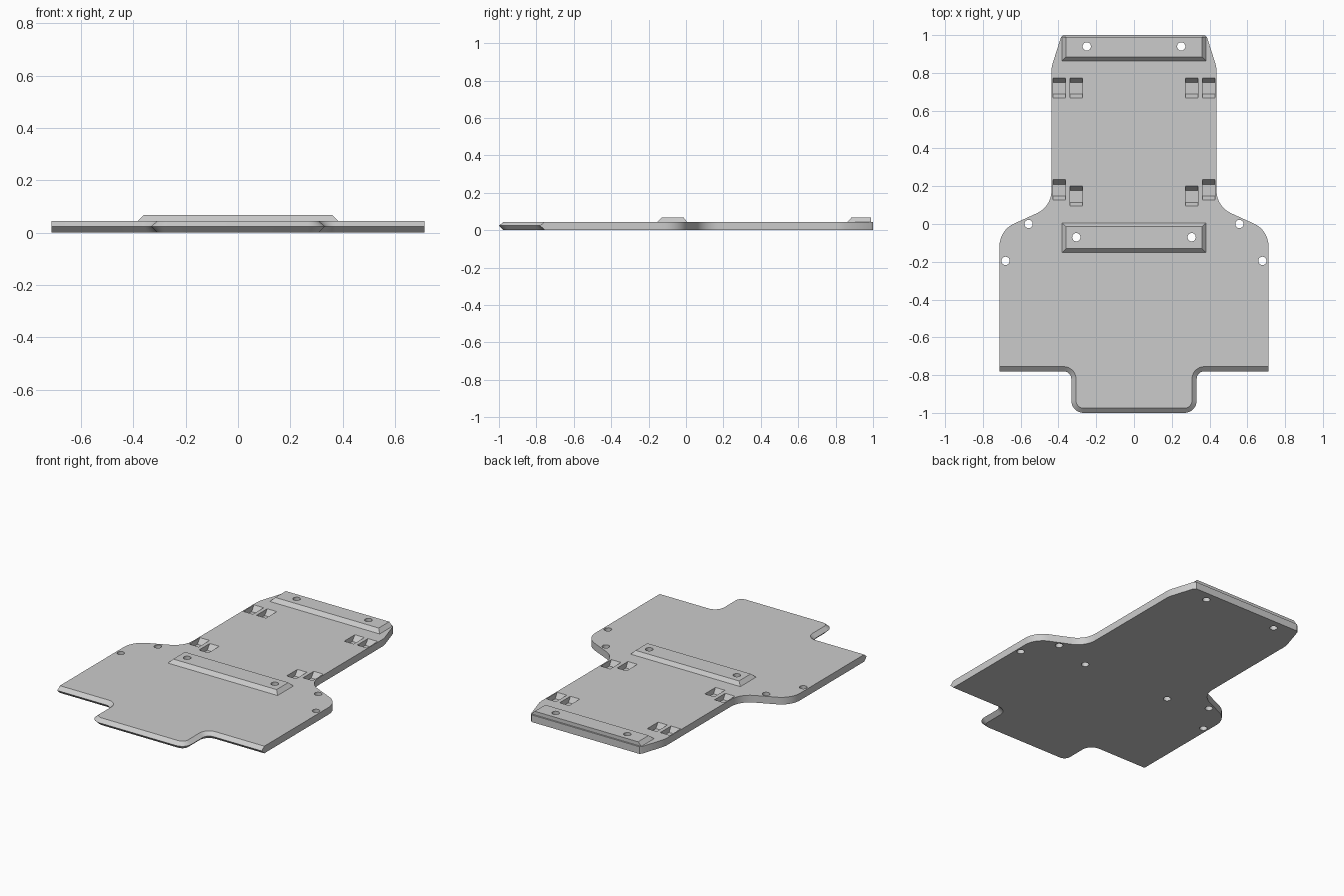
import bpy, bmesh, math
from mathutils import Vector

cube = bpy.data.objects.get("Cube")
if cube:
    bpy.data.objects.remove(cube, do_unlink=True)

THICK, MID, BAR_TOP = 0.045, 0.024, 0.068

grey = bpy.data.materials.new("plain grey")
grey.use_nodes = True
grey.diffuse_color = (0.6, 0.6, 0.6, 1)
grey.node_tree.nodes["Principled BSDF"].inputs["Base Color"].default_value = (0.6, 0.6, 0.6, 1)


def loft(bm, loops):
    """Skin a stack of matching closed loops and cap both ends."""
    rings = [[bm.verts.new(p) for p in loop] for loop in loops]
    n = len(rings[0])
    for low, high in zip(rings, rings[1:]):
        for i in range(n):
            j = (i + 1) % n
            bm.faces.new((low[i], low[j], high[j], high[i]))
    bm.faces.new(rings[0][::-1])
    bm.faces.new(rings[-1])


def finish(name, bm):
    bmesh.ops.recalc_face_normals(bm, faces=bm.faces)
    mesh = bpy.data.meshes.new(name)
    bm.to_mesh(mesh)
    bm.free()
    mesh.materials.append(grey)
    obj = bpy.data.objects.new(name, mesh)
    bpy.context.collection.objects.link(obj)
    return obj


def fillet(corners, steps=8):
    """Round each (x, y, radius) corner of a closed polygon."""
    out = []
    for i, (x, y, r) in enumerate(corners):
        p = Vector((x, y))
        if r == 0:
            out.append(p)
            continue
        a = (Vector(corners[i - 1][:2]) - p).normalized()
        b = (Vector(corners[(i + 1) % len(corners)][:2]) - p).normalized()
        half = a.angle(b) / 2
        centre = p + (a + b).normalized() * r / math.sin(half)
        start = p + a * r / math.tan(half) - centre
        end = p + b * r / math.tan(half) - centre
        sweep = start.angle(end)
        for k in range(steps + 1):
            t = k / steps
            out.append(centre + (start * math.sin((1 - t) * sweep)
                                 + end * math.sin(t * sweep)) / math.sin(sweep))
    return out


def outline(z, d):
    """Plate outline at height z, its front edges drawn in by d."""
    half = [(0.332 - d, -1 + d, 0.065 - d), (0.332 - d, -0.78 + d, 0.04 + d),
            (0.712, -0.78 + d, 0), (0.712, -0.033, 0.13), (0.437, 0.092, 0.13),
            (0.437, 0.83, 0.15), (0.387, 0.988, 0), (0.375, 1.0, 0)]
    full = half + [(-x, y, r) for x, y, r in reversed(half)]
    return [(p.x, p.y, z) for p in fillet(full)]


# Plate with a pointed front edge
bm = bmesh.new()
loft(bm, [outline(0, 0.025), outline(MID, 0), outline(THICK, 0.025)])
plate = finish("base_plate", bm)


# Raised bars with sloping sides
def bar(name, y0, y1, back_slope):
    def rect(x, a, b, z):
        return [(-x, a, z), (x, a, z), (x, b, z), (-x, b, z)]
    bm = bmesh.new()
    loft(bm, [rect(0.382, y0, y1, THICK),
              rect(0.36, y0 + 0.022, y1 - back_slope, BAR_TOP)])
    return finish(name, bm)


middle_bar = bar("middle_bar", -0.152, 0.005, 0.018)
back_bar = bar("back_bar", 0.863, 0.99, 0)

# Screw hole cutters
bm = bmesh.new()
for x, y in ((0.558, 0), (0.68, -0.195), (0.305, -0.07), (0.25, 0.94)):
    for side in (-1, 1):
        ring = [(side * x + 0.022 * math.cos(math.tau * i / 24),
                 y + 0.022 * math.sin(math.tau * i / 24)) for i in range(24)]
        loft(bm, [[(u, v, z) for u, v in ring] for z in (-0.1, 0.15)])
holes = finish("hole_cutter", bm)

# Strap pocket cutters, sloped at both ends
bm = bmesh.new()
for x0, x1, y0 in ((0.363, 0.43, 0.667), (0.272, 0.338, 0.667),
                   (0.363, 0.43, 0.128), (0.272, 0.338, 0.095)):
    y1 = y0 + 0.107
    profile = [(y0, 0.09), (y0, THICK), (y0 + 0.02, 0.012),
               (y1 - 0.025, 0.012), (y1, THICK), (y1, 0.09)]
    for side in (-1, 1):
        loft(bm, [[(side * x, y, z) for y, z in profile] for x in (x0, x1)])
pockets = finish("pocket_cutter", bm)


def cut(obj, cutter):
    mod = obj.modifiers.new("cut", 'BOOLEAN')
    mod.operation = 'DIFFERENCE'
    mod.solver = 'EXACT'
    mod.object = cutter
    bpy.context.view_layer.objects.active = obj
    bpy.ops.object.modifier_apply(modifier=mod.name)


cut(plate, pockets)
for part in (plate, middle_bar, back_bar):
    cut(part, holes)
for cutter in (holes, pockets):
    bpy.data.objects.remove(cutter, do_unlink=True)

# Smooth the rounded corners, keep the edges sharp
bpy.ops.object.select_all(action='DESELECT')
for part in (plate, middle_bar, back_bar):
    part.select_set(True)
bpy.context.view_layer.objects.active = plate
bpy.ops.object.shade_smooth_by_angle(angle=math.radians(30))
